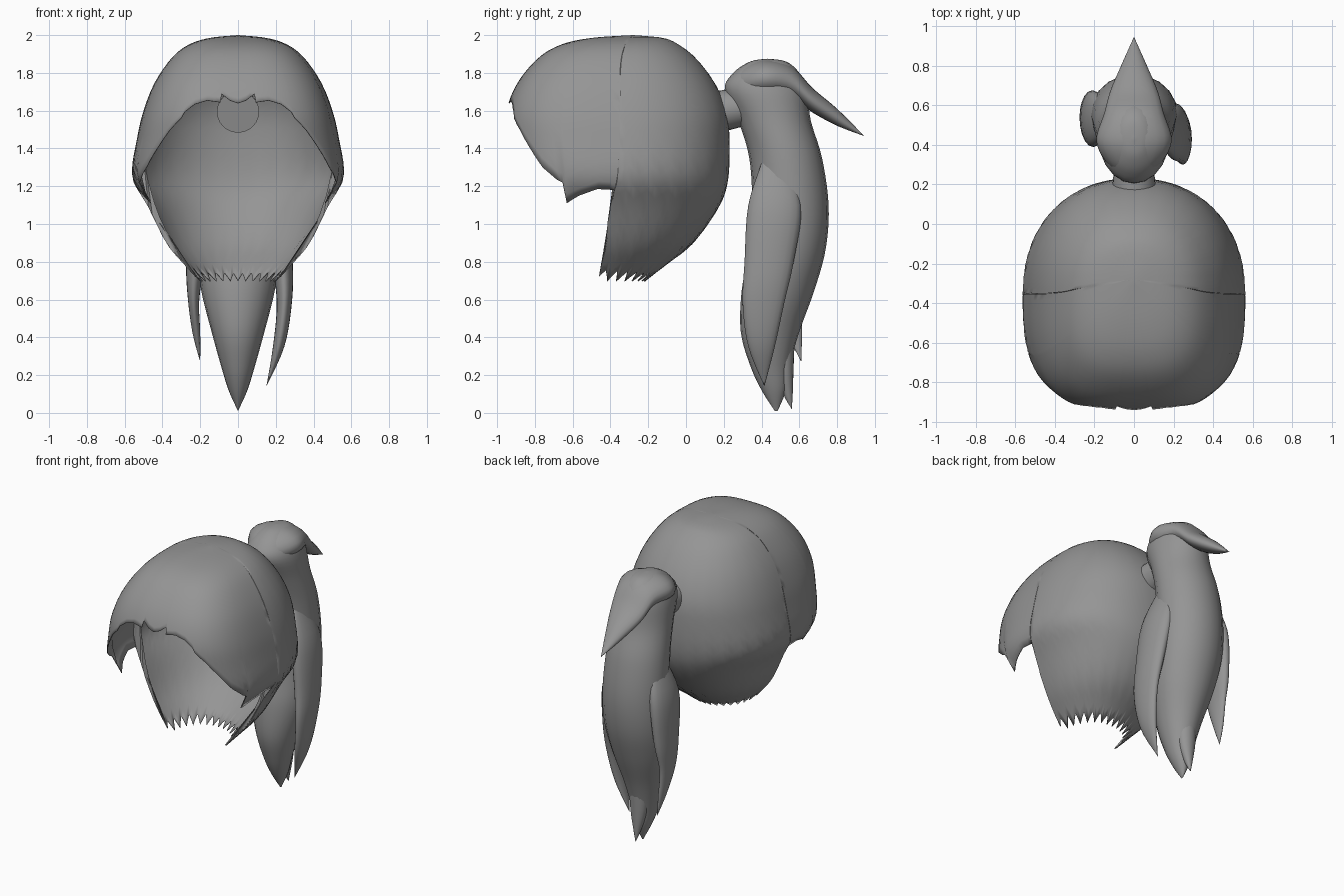
import bpy, bmesh, math
from mathutils import Vector

if "Cube" in bpy.data.objects:
    bpy.data.objects.remove(bpy.data.objects["Cube"])

grey = bpy.data.materials.new("hair_grey")
grey.use_nodes = True
COLOR = (0.3, 0.3, 0.3, 1)
grey.diffuse_color = COLOR
grey.node_tree.nodes["Principled BSDF"].inputs["Base Color"].default_value = COLOR


def spline(rows, s):
    """Smooth interpolation through rows at fractional index s."""
    i = min(int(s), len(rows) - 2)
    t = s - i
    p = [Vector(rows[min(max(k, 0), len(rows) - 1)]) for k in range(i - 1, i + 3)]
    m1, m2 = (p[2] - p[0]) / 2, (p[3] - p[1]) / 2
    return (p[1] * (2*t**3 - 3*t*t + 1) + m1 * (t**3 - 2*t*t + t)
            + p[2] * (3*t*t - 2*t**3) + m2 * (t**3 - t*t))


def make(name, bm, angle=50):
    bmesh.ops.remove_doubles(bm, verts=bm.verts, dist=0.0005)
    mesh = bpy.data.meshes.new(name)
    bm.to_mesh(mesh)
    bm.free()
    mesh.materials.append(grey)
    ob = bpy.data.objects.new(name, mesh)
    bpy.context.collection.objects.link(ob)
    bpy.ops.object.select_all(action="DESELECT")
    ob.select_set(True)
    bpy.context.view_layer.objects.active = ob
    bpy.ops.object.shade_smooth_by_angle(angle=math.radians(angle))
    return ob


def skin(bm, cols):
    """Faces between closed loop of columns."""
    vs = [[bm.verts.new(p) for p in c] for c in cols]
    for a, b in zip(vs, vs[1:] + vs[:1]):
        for r in range(len(a) - 1):
            bm.faces.new((a[r], a[r + 1], b[r + 1], b[r]))


# Hair cap rings: height, half width, front y, back y (split with widest y)
RINGS = [(2.0, 0, -.28, -.28), (1.985, .15, -.5, -.12), (1.95, .26, -.66, -.04),
         (1.88, .35, -.78, .05), (1.75, .44, -.89, .15), (1.6, .5, -.95, .215),
         (1.45, .535, -.95, .23), (1.25, .56, -.92, .225), (1.1, .48, -.86, .18),
         (.9, .38, -.72, .04), (.78, .28, -.63, -.11), (.67, .18, -.55, -.25)]
WIDEST = [-.28, -.3, -.32, -.34, -.35, -.35, -.35, -.36, -.4, -.42, -.45, -.47]
CAP = [r + (w,) for r, w in zip(RINGS, WIDEST)]

# Lower hair edge: angle from the side (negative is frontward), height
EDGE = [(-90, 1.64), (-85, 1.655), (-79.5, 1.69), (-79, 1.645), (-71, 1.655),
        (-64, 1.635), (-59, 1.595), (-57.5, 1.56), (-52, 1.5), (-46, 1.41),
        (-39, 1.3), (-32, 1.235), (-29, 1.22), (-27.5, 1.11), (-20, 1.15),
        (-10, 1.185), (-.3, 1.18), (0, .72)]
TEETH = 8
for k in range(1, 2 * TEETH + 1):
    EDGE.append((90 * k / (2 * TEETH), .755 - .02 * k / (2 * TEETH) if k % 2 else .695))


def cap_point(s, deg):
    z, w, yf, yb, yc = spline(CAP, s)
    c, d = math.cos(math.radians(deg)), math.sin(math.radians(deg))
    n, depth = (2.2, yb - yc) if d > 0 else (3.0, yc - yf)
    k = (abs(c)**n + abs(d)**n)**(-1 / n)
    return Vector((w * c * k, yc + depth * d * k, z))


def level(z):
    lo, hi = 0.0, len(CAP) - 1.0
    for _ in range(30):
        mid = (lo + hi) / 2
        lo, hi = (mid, hi) if spline(CAP, mid)[0] > z else (lo, mid)
    return lo


# Columns at every edge point, with extra ones in wide gaps
half = []
for (a, za), (b, zb) in zip(EDGE, EDGE[1:]):
    n = max(1, math.ceil((b - a) / 4))
    half += [(a + (b - a) * i / n, za + (zb - za) * i / n) for i in range(n)]
half.append(EDGE[-1])
loop = half + [(180 - a, z) for a, z in half[-2:0:-1]]

bm = bmesh.new()
N = 26
skin(bm, [[cap_point(level(z) * r / N, a) for r in range(N + 1)] for a, z in loop])
cap = make("hair_cap", bm)
shell = cap.modifiers.new("thickness", "SOLIDIFY")
shell.thickness = 0.006
shell.offset = -1


def strand(name, rows, across, sides=20, steps=5):
    """Loft of ellipses: rows are x, y, z, half width, half depth."""
    total = (len(rows) - 1) * steps
    secs = [spline(rows, i / steps) for i in range(total + 1)]
    cols = []
    for j in range(sides):
        a = 2 * math.pi * j / sides
        cols.append([Vector(s[:3]) + Vector((max(s[3], 0) * math.cos(a), 0, 0))
                     + Vector(across) * max(s[4], 0) * math.sin(a) for s in secs])
    bm = bmesh.new()
    skin(bm, cols)
    bmesh.ops.remove_doubles(bm, verts=bm.verts, dist=0.0005)
    bmesh.ops.holes_fill(bm, edges=bm.edges, sides=0)
    bmesh.ops.recalc_face_normals(bm, faces=bm.faces)
    return make(name, bm, 60)


Y, Z = (0, 1, 0), (0, 0, 1)

# Main tail: height, front y, back y, half width
TAIL = [(1.875, .43, .43, 0), (1.86, .34, .53, .07), (1.8, .25, .6, .14),
        (1.71, .205, .64, .175), (1.55, .275, .66, .19), (1.35, .335, .72, .21),
        (1.1, .35, .755, .22), (.87, .335, .74, .22), (.65, .295, .68, .195),
        (.43, .29, .6, .14), (.25, .34, .55, .09), (.12, .4, .53, .05),
        (.01, .47, .485, 0)]
strand("tail_main", [(0, (f + b) / 2, z, w, (b - f) / 2) for z, f, b, w in TAIL], Y)

# Loose strands around the tail
strand("tail_left_strand", [(.14, .47, 1.35, .02, .06), (.2, .47, 1.1, .06, .14),
                            (.235, .44, .8, .055, .13), (.245, .41, .58, .04, .11),
                            (.215, .4, .35, .03, .07), (.15, .415, .14, 0, 0)], Y)
strand("tail_right_strand", [(-.14, .53, 1.35, .02, .06), (-.2, .53, 1.1, .06, .14),
                             (-.225, .54, .8, .05, .12), (-.235, .54, .6, .03, .08),
                             (-.22, .575, .42, .02, .04), (-.2, .61, .27, 0, 0)], Y)
strand("tail_back_tip", [(0, .5, .5, .08, .08), (0, .52, .25, .06, .05),
                         (0, .54, .1, .025, .025), (0, .56, .02, 0, 0)], Y)
strand("tail_top_strand", [(0, .22, 1.73, .02, .02), (0, .3, 1.75, .13, .08),
                           (0, .42, 1.77, .19, .1), (0, .56, 1.75, .15, .085),
                           (0, .67, 1.655, .12, .065), (0, .8, 1.565, .065, .045),
                           (0, .945, 1.465, 0, 0)], Z)

# Tie holding the tail to the cap
bm = bmesh.new()
bmesh.ops.create_cone(bm, cap_ends=True, segments=24, radius1=.112, radius2=.1, depth=.13)
tie = make("hair_tie", bm)
tie.location = (0, .225, 1.605)
tie.rotation_euler = (math.radians(-80), 0, 0)
